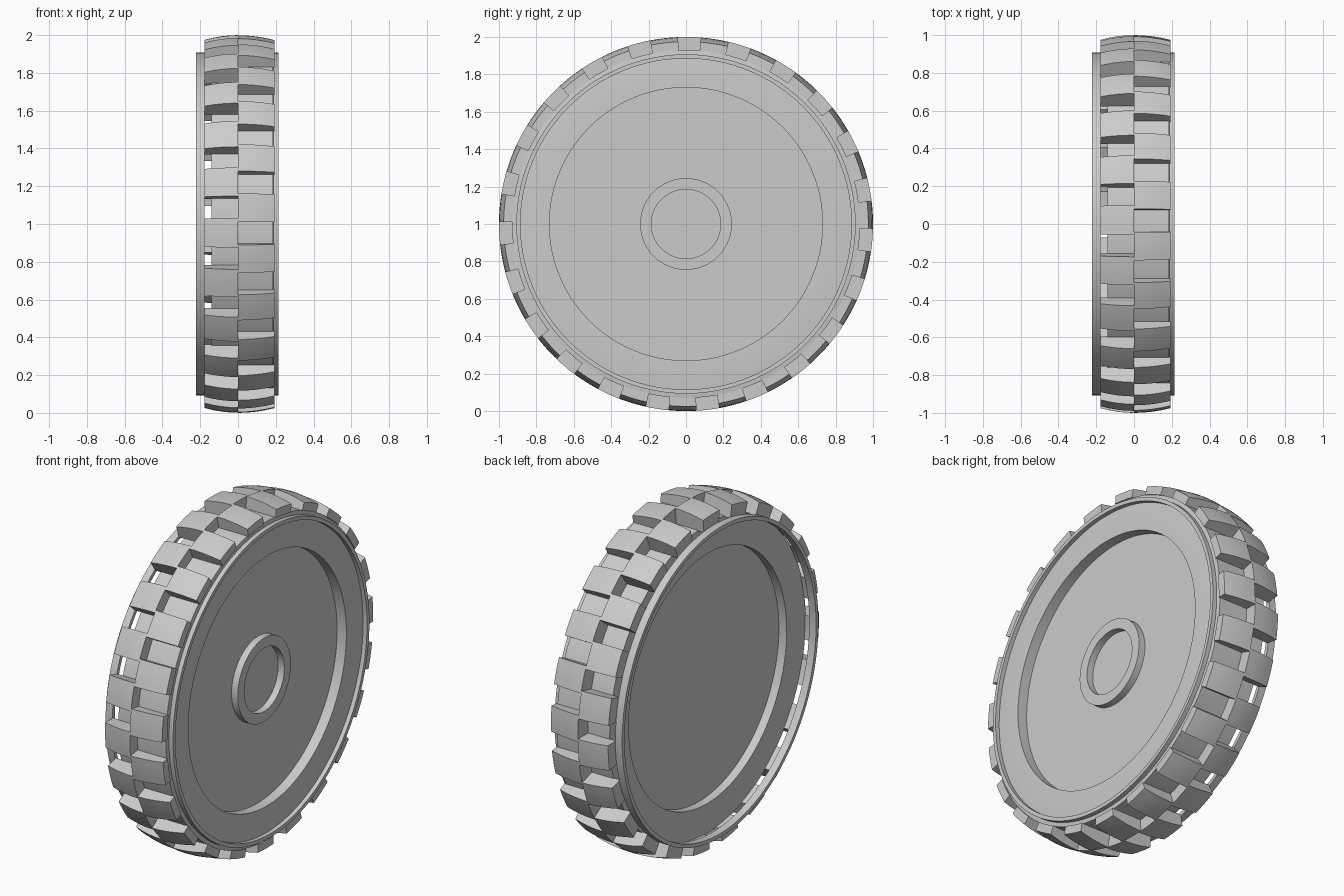
import bpy, bmesh
from math import sin, cos, radians, pi

if "Cube" in bpy.data.objects:
    bpy.data.objects.remove(bpy.data.objects["Cube"], do_unlink=True)

grey = bpy.data.materials.new("light_grey")
grey.use_nodes = True
grey.diffuse_color = (0.6, 0.6, 0.6, 1)
grey.node_tree.nodes["Principled BSDF"].inputs["Base Color"].default_value = (0.6, 0.6, 0.6, 1)

SEGMENTS = 138
BLOCKS = 23
PITCH = 360 / BLOCKS


def polar(x, r, a):
    """Point at radius r and angle a around the axle, starting from the front."""
    return (x, -r * cos(a), 1 + r * sin(a))


def finish(name, bm):
    bmesh.ops.remove_doubles(bm, verts=bm.verts, dist=1e-5)
    bmesh.ops.recalc_face_normals(bm, faces=bm.faces)
    mesh = bpy.data.meshes.new(name)
    bm.to_mesh(mesh)
    bm.free()
    mesh.materials.append(grey)
    obj = bpy.data.objects.new(name, mesh)
    bpy.context.collection.objects.link(obj)
    bpy.ops.object.select_all(action="DESELECT")
    obj.select_set(True)
    bpy.context.view_layer.objects.active = obj
    bpy.ops.object.shade_smooth_by_angle(angle=radians(25))
    return obj


def sweep(bm, profile, start, end, steps, closed=True):
    """Sweep an (x, radius) profile around the axle, with end caps on a partial sweep."""
    full = end - start >= 2 * pi - 1e-6
    rows = [[bm.verts.new(polar(x, r, start + (end - start) * i / steps)) for x, r in profile]
            for i in range(steps + (0 if full else 1))]
    n = len(profile)
    for i in range(steps):
        a, b = rows[i], rows[(i + 1) % len(rows)]
        for j in range(n if closed else n - 1):
            k = (j + 1) % n
            bm.faces.new((a[j], a[k], b[k], b[j]))
    if not full:
        bm.faces.new(rows[0])
        bm.faces.new(rows[-1])


def lathe(name, profile, closed=True):
    bm = bmesh.new()
    sweep(bm, profile, 0, 2 * pi, SEGMENTS, closed)
    finish(name, bm)


# Wheel body: recessed disc on both sides and a stepped tread floor
lathe("wheel_body", [(0.13, 0), (0.13, 0.73), (0.19, 0.73), (0.19, 0.90), (0.185, 0.93),
                     (0, 0.93), (0, 0.905), (-0.14, 0.905), (-0.14, 0.73),
                     (-0.09, 0.73), (-0.09, 0)], closed=False)

# Raised hub ring and the two side lips
def ring(name, x0, x1, r0, r1):
    lathe(name, [(x0, r0), (x1, r0), (x1, r1), (x0, r1)])

ring("hub_ring", 0.125, 0.17, 0.185, 0.245)
ring("left_lip", 0.18, 0.215, 0.885, 0.907)
ring("right_lip", -0.222, -0.178, 0.885, 0.907)


# Crowned tread blocks, the two rows staggered by half a pitch
def tread(name, edge, floor, first, width):
    bm = bmesh.new()
    crown = [(edge * t / 4, 1 - 0.025 * (t / 4) ** 2) for t in range(5)]
    profile = [(0, floor)] + crown + [(edge, floor)]
    for i in range(BLOCKS):
        a = radians(first + i * PITCH)
        sweep(bm, profile, a, a + radians(width), 4)
    finish(name, bm)


tread("left_tread_blocks", 0.192, 0.928, 16.3, 8.65)
tread("right_tread_blocks", -0.178, 0.90, 24.15, 8.9)
